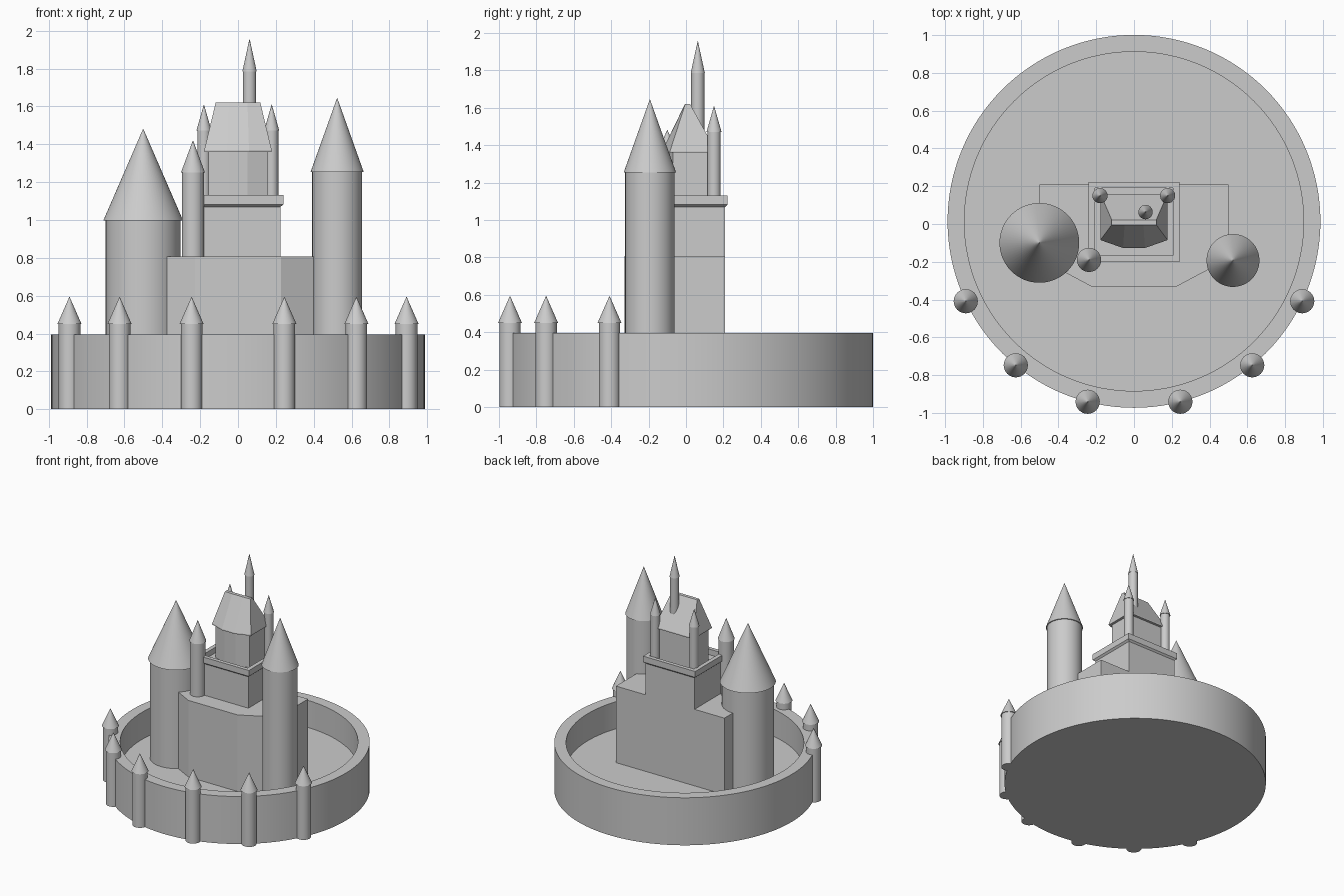
import bpy, bmesh, math

if "Cube" in bpy.data.objects:
    bpy.data.objects.remove(bpy.data.objects["Cube"])

CY = 0.014  # centre of the round base in y


def make_object(name, bm, smooth=False):
    bmesh.ops.recalc_face_normals(bm, faces=bm.faces[:])
    me = bpy.data.meshes.new(name)
    bm.to_mesh(me)
    bm.free()
    ob = bpy.data.objects.new(name, me)
    bpy.context.collection.objects.link(ob)
    if smooth:
        bpy.ops.object.select_all(action='DESELECT')
        ob.select_set(True)
        bpy.context.view_layer.objects.active = ob
        bpy.ops.object.shade_smooth_by_angle(angle=math.radians(35))
    return ob


def lathe(name, profile, x, y, segs=48):
    """Revolve (radius, z) points about a vertical axis, capping both ends."""
    bm = bmesh.new()
    rings = [[bm.verts.new((x + r * math.cos(2 * math.pi * i / segs),
                            y + r * math.sin(2 * math.pi * i / segs), z))
              for i in range(segs)] for r, z in profile]
    for a, b in zip(rings, rings[1:]):
        for i in range(segs):
            j = (i + 1) % segs
            bm.faces.new((a[i], a[j], b[j], b[i]))
    bm.faces.new(rings[0])
    bm.faces.new(rings[-1])
    return make_object(name, bm, smooth=True)


def tower(name, x, y, r, z0, z1, cone_r, tip, segs=48):
    """Round shaft with a slightly overhanging conical roof (tiny flat tip keeps shading clean)."""
    return lathe(name, [(r, z0), (r, z1), (cone_r, z1), (0.0006, tip)], x, y, segs)


def loft(name, sections):
    """Join equal-length outlines, given as (points, z), and cap both ends."""
    bm = bmesh.new()
    rings = [[bm.verts.new((x, y, z)) for x, y in pts] for pts, z in sections]
    n = len(rings[0])
    for a, b in zip(rings, rings[1:]):
        for i in range(n):
            j = (i + 1) % n
            bm.faces.new((a[i], a[j], b[j], b[i]))
    bm.faces.new(rings[0])
    bm.faces.new(rings[-1])
    return make_object(name, bm)


def rect(x, y0, y1):
    return [(-x, y0), (x, y0), (x, y1), (-x, y1)]


# Round base with sunken courtyard
lathe("curtain_wall", [(0.987, 0), (0.987, 0.396), (0.898, 0.396), (0.898, 0.17)], 0, CY, 128)

# Turrets along the front of the wall
for side, label in ((-1, "left"), (1, "right")):
    for i, deg in enumerate((14.4, 39.4, 64.6)):
        a = math.radians(deg)
        tower(f"wall_turret_{label}_{i + 1}", side * 0.986 * math.sin(a),
              CY - 0.986 * math.cos(a), 0.057, 0, 0.45, 0.064, 0.594, 32)

# Main hall with chamfered front
hall = [(-0.5, 0.209), (-0.5, -0.185), (-0.227, -0.33),
        (0.227, -0.33), (0.5, -0.185), (0.5, 0.209)]
loft("main_hall", [(hall, 0.16), (hall, 0.808)])

# Keep, widening into a cornice with a recessed terrace
body, outer, inner = rect(0.225, -0.185, 0.209), rect(0.24, -0.2, 0.222), rect(0.206, -0.168, 0.19)
loft("keep", [(body, 0.8), (body, 1.07), (outer, 1.083), (outer, 1.132),
              (inner, 1.132), (inner, 1.085)])

# Upper keep with a three-sided front bay
room = [(-0.157, 0.14), (-0.157, -0.07), (-0.05, -0.107),
        (0.05, -0.107), (0.157, -0.07), (0.157, 0.14)]
loft("upper_keep", [(room, 1.07), (room, 1.37)])

# Steep hipped roof with a narrow flat ridge
eave = [(-0.178, 0.16), (-0.178, -0.085), (-0.058, -0.127),
        (0.058, -0.127), (0.178, -0.085), (0.178, 0.16)]
ridge = [(-0.118, 0.022), (-0.118, -0.004), (-0.05, -0.006),
         (0.05, -0.006), (0.118, -0.004), (0.118, 0.022)]
loft("keep_roof", [(eave, 1.36), (eave, 1.37), (ridge, 1.62)])

# Large towers
tower("left_tower", -0.501, -0.1, 0.198, 0.16, 0.997, 0.211, 1.482, 64)
tower("right_tower", 0.524, -0.193, 0.132, 0.16, 1.255, 0.14, 1.645, 64)

# Slim towers on the keep
tower("front_turret", -0.238, -0.19, 0.059, 0.8, 1.25, 0.064, 1.42)
tower("spire", 0.061, 0.063, 0.035, 1.38, 1.785, 0.038, 1.957)
for x, label in ((-0.18, "left"), (0.178, "right")):
    tower(f"back_turret_{label}", x, 0.15, 0.035, 1.08, 1.472, 0.04, 1.61)
